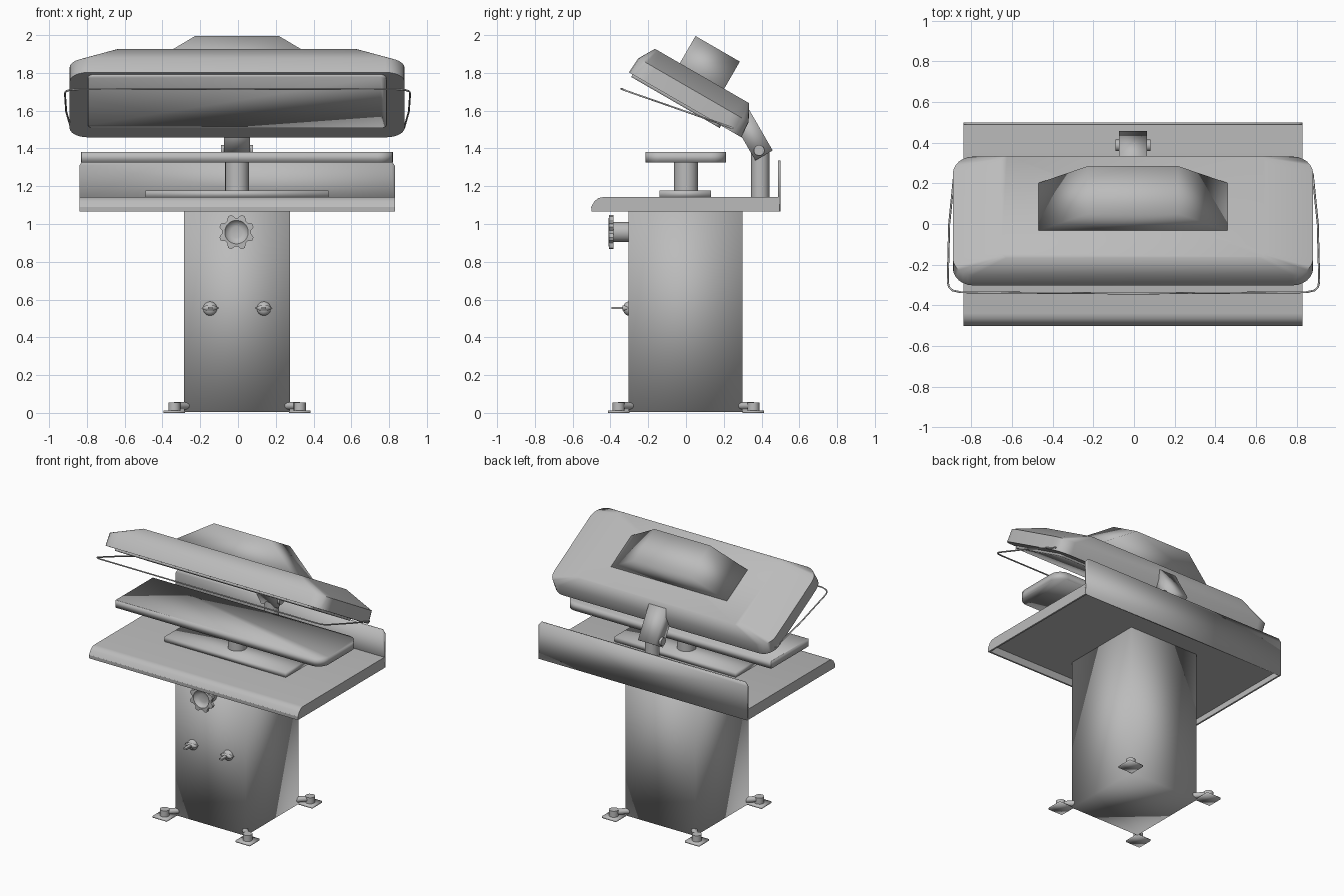
import bpy, bmesh, math
from mathutils import Matrix, Vector

old = bpy.data.objects.get("Cube")
if old:
    bpy.data.objects.remove(old, do_unlink=True)

CX = -0.005
TILT = Matrix.Rotation(math.radians(-30), 4, 'X')
grey = bpy.data.materials.new("machine_grey")
grey.use_nodes = True
grey.diffuse_color = (0.5, 0.5, 0.5, 1)
grey.node_tree.nodes["Principled BSDF"].inputs["Base Color"].default_value = (0.5, 0.5, 0.5, 1)


def finish(name, bm, angle=30, matrix=None):
    """Turn a bmesh into a shaded object; angle 0 means smooth everywhere."""
    bmesh.ops.recalc_face_normals(bm, faces=bm.faces)
    me = bpy.data.meshes.new(name)
    bm.to_mesh(me)
    bm.free()
    me.materials.append(grey)
    ob = bpy.data.objects.new(name, me)
    bpy.context.collection.objects.link(ob)
    if matrix:
        me.transform(matrix)
    bpy.ops.object.select_all(action='DESELECT')
    ob.select_set(True)
    bpy.context.view_layer.objects.active = ob
    if angle:
        bpy.ops.object.shade_smooth_by_angle(angle=math.radians(angle))
    else:
        bpy.ops.object.shade_smooth()


def loft(name, rings, angle=30, matrix=None):
    """Skin closed rings of equal length and cap both ends."""
    bm = bmesh.new()
    loops = [[bm.verts.new(p) for p in ring] for ring in rings]
    for a, b in zip(loops, loops[1:]):
        for i in range(len(a)):
            j = (i + 1) % len(a)
            bm.faces.new((a[i], a[j], b[j], b[i]))
    bm.faces.new(loops[0])
    bm.faces.new(loops[-1])
    finish(name, bm, angle, matrix)


def box(name, x, y, z, angle=30, matrix=None):
    rings = [[(x[0], y[0], h), (x[1], y[0], h), (x[1], y[1], h), (x[0], y[1], h)] for h in z]
    loft(name, rings, angle, matrix)


def cylinder(name, start, end, r, sides=24):
    a, b = Vector(start), Vector(end)
    bm = bmesh.new()
    bmesh.ops.create_cone(bm, cap_ends=True, segments=sides, radius1=r, radius2=r, depth=(b - a).length)
    m = Matrix.Translation((a + b) / 2) @ (b - a).to_track_quat('Z', 'Y').to_matrix().to_4x4()
    finish(name, bm, 35, m)


def rounded(x, y, z, radii, n=6):
    """Rounded rectangle; radii run counterclockwise from the +x +y corner."""
    pts = []
    for k, (sx, sy) in enumerate(((1, 1), (-1, 1), (-1, -1), (1, -1))):
        r = radii[k]
        px = (x[1] - r) if sx > 0 else (x[0] + r)
        py = (y[1] - r) if sy > 0 else (y[0] + r)
        for i in range(n + 1):
            t = (k + i / n) * math.pi / 2
            pts.append((px + r * math.cos(t), py + r * math.sin(t), z))
    return pts


def span(half):
    return (CX - half, CX + half)


# Pedestal
box("pedestal", span(0.28), (-0.305, 0.30), (0.005, 1.12), angle=0)

# Table top with rounded front edge, side skirts under it, and the thin rear guard
top_profile = [(-0.5, 1.065), (-0.502, 1.09), (-0.485, 1.12), (-0.465, 1.137), (-0.44, 1.142),
               (0.498, 1.142), (0.498, 1.105), (-0.47, 1.105), (-0.488, 1.065)]
loft("table", [[(x, y, z) for y, z in top_profile] for x in span(0.835)])
for x in span(0.829):
    box("table_skirt", (x - 0.006, x + 0.006), (-0.49, 0.495), (1.065, 1.11))
guard = [(-0.835, 1.065), (0.835, 1.065), (0.835, 1.31), (0.815, 1.335), (-0.815, 1.335), (-0.835, 1.31)]
loft("rear_guard", [[(CX + x, y, z) for x, z in guard] for y in (0.488, 0.5)], angle=0)

# Lower pressing board on its post
box("post_base", span(0.485), (-0.14, 0.132), (1.14, 1.178), angle=0)
cylinder("board_post", (CX, 0, 1.17), (CX, 0, 1.34), 0.063)
loft("pressing_board", [rounded(span(0.825), (-0.215, 0.212), h, (0.08, 0.004, 0.004, 0.08))
                        for h in (1.326, 1.38)], angle=0)

# Hinge column, arm and pin
cylinder("hinge_column", (CX, 0.393, 1.13), (CX, 0.393, 1.39), 0.048)
arm_place = Matrix.Translation((CX, 0.413, 1.363)) @ Matrix.Rotation(math.radians(30), 4, 'X')
box("hinge_arm", (-0.068, 0.068), (-0.053, 0.053), (0, 0.25), angle=0, matrix=arm_place)
cylinder("hinge_pin", (CX - 0.085, 0.387, 1.39), (CX + 0.085, 0.387, 1.39), 0.028)

# Tilted pressing head: wall, chamfer and flat top, with a plate on its underside
head_rings = []
for half, front, back, h, r in ((0.887, -1.163, -0.475, 1.41, 0.1), (0.887, -1.157, -0.483, 1.5, 0.1),
                                (0.65, -1.106, -0.53, 1.587, 0.03)):
    head_rings.append(rounded(span(half), (front, back), h, (r,) * 4))
loft("pressing_head", head_rings, angle=62, matrix=TILT)
loft("heating_plate", [rounded(span(0.79), (-1.14, -0.6), h, (0.03,) * 4) for h in (1.395, 1.42)],
     angle=0, matrix=TILT)

# Sloping housing on the head
housing = [(-0.475, 1.58), (0.475, 1.58), (0.222, 1.753), (-0.222, 1.753)]
loft("head_housing", [[(CX + x, u, w) for x, w in housing] for u in (-0.954, -0.683)],
     angle=0, matrix=TILT)

# Safety wire around the head
half_wire = [(0.882, 0.245, 1.508), (0.907, 0.0, 1.595), (0.914, -0.285, 1.694),
             (0.908, -0.31, 1.703), (0.89, -0.327, 1.709), (0.85, -0.336, 1.713)]
path = half_wire + [(0, -0.342, 1.716)] + [(-x, y, z) for x, y, z in reversed(half_wire)]
curve = bpy.data.curves.new("wire_path", 'CURVE')
curve.dimensions = '3D'
curve.bevel_depth = 0.005
curve.bevel_resolution = 1
spline = curve.splines.new('POLY')
spline.points.add(len(path) - 1)
for p, co in zip(spline.points, path):
    p.co = (co[0] + CX / 2, co[1], co[2], 1)
curve.materials.append(grey)
bpy.context.collection.objects.link(bpy.data.objects.new("safety_wire", curve))
for s in (-1, 1):
    cylinder("wire_mount", (CX + s * 0.83, 0.245, 1.508), (CX / 2 + s * 0.885, 0.245, 1.508), 0.006, 8)

# Fluted hand knob with a hollow face
KX, KZ = -0.008, 0.957
cylinder("knob_shaft", (KX, -0.385, KZ), (KX, -0.29, KZ), 0.053)


def knob_ring(radius, y, wave):
    ring = []
    for i in range(64):
        t = math.tau * i / 64
        r = radius + wave * max(-1, min(1, 1.8 * math.cos(8 * t + math.pi)))
        ring.append((KX + r * math.cos(t), y, KZ + r * math.sin(t)))
    return ring


loft("hand_knob", [knob_ring(0.085, -0.385, 0.009), knob_ring(0.085, -0.408, 0.009),
                   knob_ring(0.062, -0.41, 0), knob_ring(0.05, -0.392, 0), knob_ring(0.03, -0.386, 0)], angle=40)

# Two switches: dome, tapered collar and lever
for sx in (-0.148, 0.137):
    bm = bmesh.new()
    bmesh.ops.create_uvsphere(bm, u_segments=20, v_segments=12, radius=0.037)
    squash = Matrix.Translation((sx, -0.305, 0.552)) @ Matrix.Diagonal((1, 0.75, 1, 1))
    finish("switch_dome", bm, 40, squash)
    collar = [(-0.047, 0), (-0.02, -0.014), (0.02, -0.014), (0.047, 0), (0.02, 0.014), (-0.02, 0.014)]
    loft("switch_collar", [[(sx + x, y, 0.555 + z) for x, z in collar] for y in (-0.336, -0.3)], angle=0)
    box("switch_lever", (sx - 0.012, sx + 0.012), (-0.395, -0.32), (0.549, 0.561))

# Four levelling feet
for sx in (-1, 1):
    for sy in (-1, 1):
        fx, fy = CX + sx * 0.332, sy * 0.357
        box("foot_pad", (fx - 0.057, fx + 0.057), (fy - 0.057, fy + 0.057), (0, 0.012), angle=0)
        cylinder("foot_screw", (fx, fy, 0.01), (fx, fy, 0.056), 0.032, 16)
        cylinder("foot_lug", (CX + sx * 0.25, sy * 0.275, 0.037), (fx, fy, 0.037), 0.02, 12)
